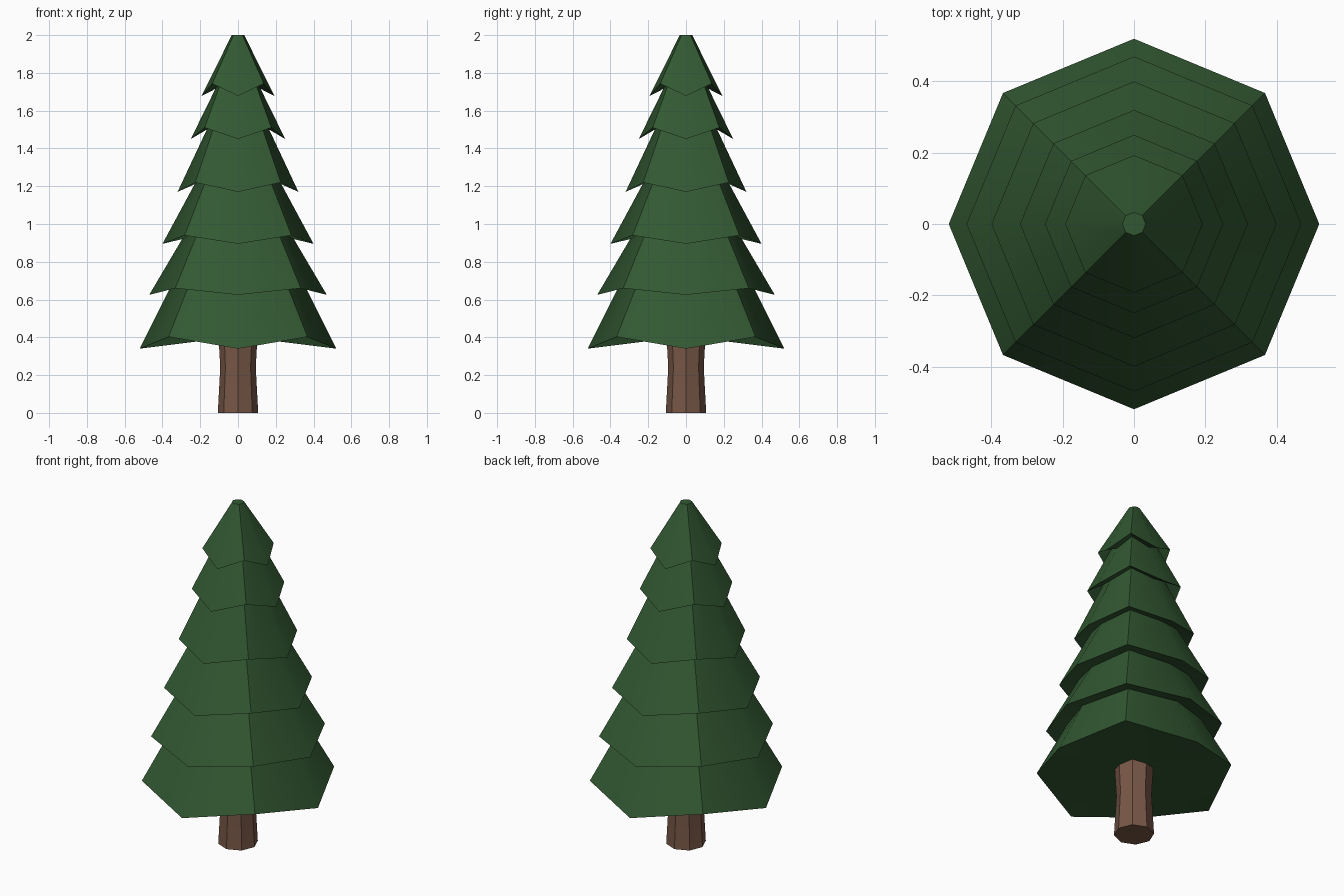
import bpy, bmesh, math

cube = bpy.data.objects.get("Cube")
if cube:
    bpy.data.objects.remove(cube, do_unlink=True)

SIDES = 8


def make_material(name, rgb):
    mat = bpy.data.materials.new(name)
    mat.use_nodes = True
    mat.diffuse_color = (*rgb, 1)
    bsdf = next(n for n in mat.node_tree.nodes if n.type == 'BSDF_PRINCIPLED')
    bsdf.inputs["Base Color"].default_value = (*rgb, 1)
    return mat


def add_ring(bm, radius, low, high):
    """Octagon ring whose corners alternate between two heights."""
    step = 2 * math.pi / SIDES
    return [bm.verts.new((radius * math.cos(i * step), radius * math.sin(i * step),
                          high if i % 2 else low)) for i in range(SIDES)]


def build_rings(name, rings, mat, smooth_angle, hub=None):
    """Skin a stack of (radius, low, high) rings, optionally fanning the base to a hub."""
    bm = bmesh.new()
    loops = [add_ring(bm, *ring) for ring in rings]
    for a, b in zip(loops, loops[1:]):
        for i in range(SIDES):
            j = (i + 1) % SIDES
            bm.faces.new((a[i], a[j], b[j], b[i]))
    bm.faces.new(loops[-1])
    if hub is None:
        bm.faces.new(loops[0][::-1])
    else:
        centre = bm.verts.new((0, 0, hub))
        for i in range(SIDES):
            bm.faces.new((loops[0][(i + 1) % SIDES], loops[0][i], centre))
    bmesh.ops.recalc_face_normals(bm, faces=bm.faces)
    mesh = bpy.data.meshes.new(name)
    bm.to_mesh(mesh)
    bm.free()
    obj = bpy.data.objects.new(name, mesh)
    bpy.context.collection.objects.link(obj)
    mesh.materials.append(mat)
    bpy.ops.object.select_all(action='DESELECT')
    obj.select_set(True)
    bpy.context.view_layer.objects.active = obj
    bpy.ops.object.shade_smooth_by_angle(angle=math.radians(smooth_angle))
    return obj


green = make_material("needle green", (0.032, 0.098, 0.032))
brown = make_material("bark brown", (0.185, 0.095, 0.062))

# Branch tiers: drooping rim (radius, low, high), then the notch under the next tier
tiers = [
    ((0.52, 0.34, 0.403), (0.36, 0.66, 0.69)),
    ((0.47, 0.625, 0.66), (0.296, 0.92, 0.965)),
    ((0.40, 0.895, 0.94), (0.23, 1.21, 1.25)),
    ((0.32, 1.17, 1.22), (0.165, 1.50, 1.545)),
    ((0.25, 1.45, 1.51), (0.12, 1.715, 1.765)),
    ((0.193, 1.678, 1.743), (0.033, 2.0, 2.0)),
]
build_rings("foliage", [ring for tier in tiers for ring in tier], green, 38, hub=0.405)

# Waisted trunk, its top hidden inside the foliage
trunk = [(0.107, 0), (0.094, 0.24), (0.104, 0.42)]
build_rings("trunk", [(r, z, z) for r, z in trunk], brown, 30)
